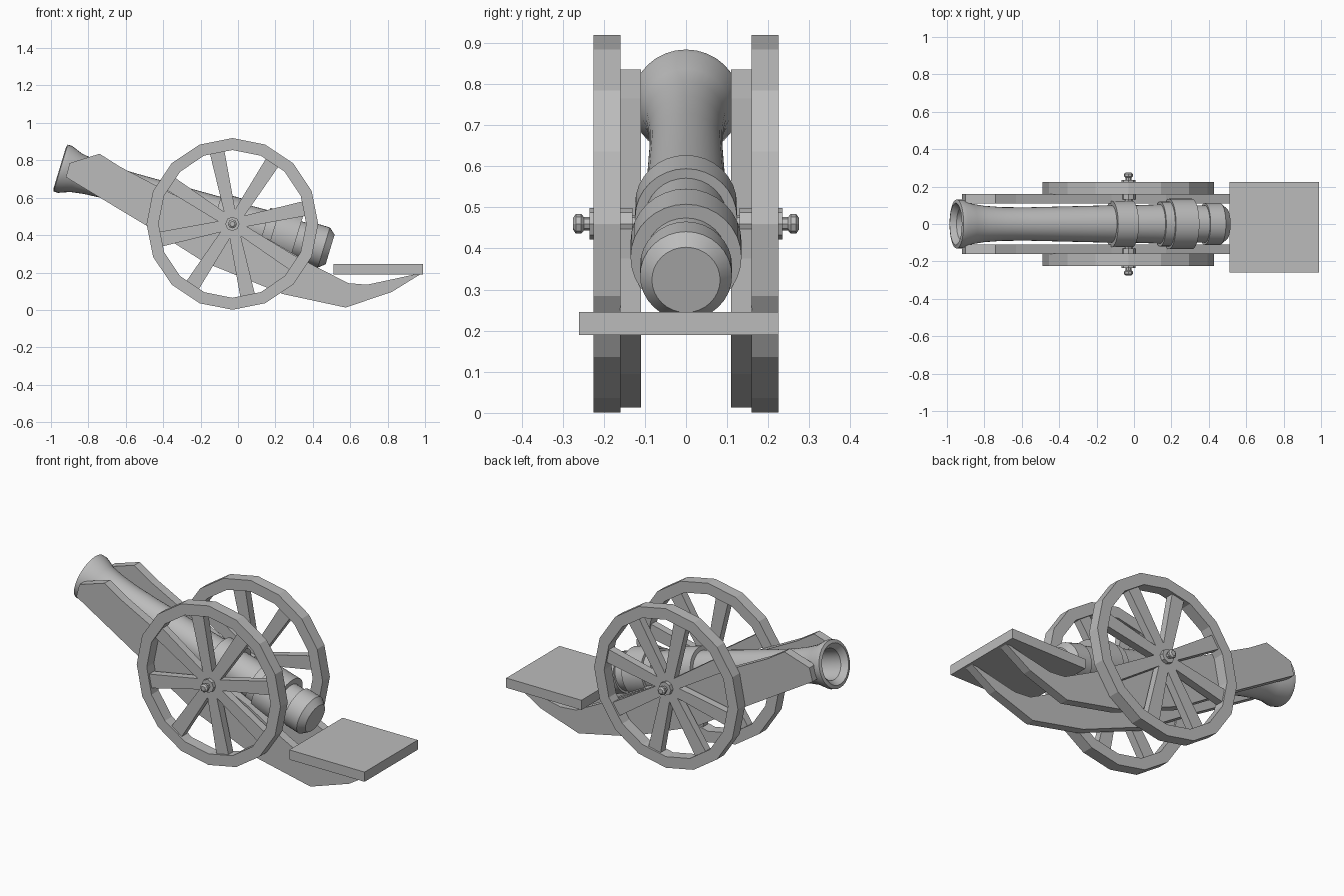
import bpy, bmesh, math
from mathutils import Matrix, Vector

if "Cube" in bpy.data.objects:
    bpy.data.objects.remove(bpy.data.objects["Cube"])

grey = bpy.data.materials.new("plain grey")
grey.diffuse_color = (0.5, 0.5, 0.5, 1)
grey.use_nodes = True
grey.node_tree.nodes["Principled BSDF"].inputs["Base Color"].default_value = grey.diffuse_color


def finish(name, bm, smooth=False):
    bmesh.ops.recalc_face_normals(bm, faces=bm.faces)
    me = bpy.data.meshes.new(name)
    bm.to_mesh(me)
    bm.free()
    ob = bpy.data.objects.new(name, me)
    bpy.context.collection.objects.link(ob)
    me.materials.append(grey)
    if smooth:
        bpy.context.view_layer.objects.active = ob
        ob.select_set(True)
        bpy.ops.object.shade_smooth_by_angle(angle=math.radians(25))
        ob.select_set(False)
    return ob


def lathe(name, profile, sides, origin, axis, smooth=False, closed=False):
    """Revolve (distance, radius) points around an axis."""
    bm = bmesh.new()
    rot = Vector(axis).to_track_quat('Z', 'Y').to_matrix().to_4x4()
    mat = Matrix.Translation(origin) @ rot
    rings = []
    for t, r in profile:
        rings.append([bm.verts.new(mat @ Vector((r * math.cos(a), r * math.sin(a), t)))
                      for a in (2 * math.pi * i / sides for i in range(sides))])
    pairs = list(zip(rings, rings[1:]))
    if closed:
        pairs.append((rings[-1], rings[0]))
    else:
        bm.faces.new(rings[0])
        bm.faces.new(rings[-1])
    for a, b in pairs:
        for i in range(sides):
            j = (i + 1) % sides
            bm.faces.new((a[i], a[j], b[j], b[i]))
    return finish(name, bm, smooth)


def slab(name, outline, y0, y1):
    """Extrude an x-z outline between two y positions."""
    bm = bmesh.new()
    face = bm.faces.new([bm.verts.new((x, y0, z)) for x, z in outline])
    ext = bmesh.ops.extrude_face_region(bm, geom=[face])
    bmesh.ops.translate(bm, vec=(0, y1 - y0, 0),
                        verts=[v for v in ext["geom"] if isinstance(v, bmesh.types.BMVert)])
    return finish(name, bm)


# Barrel with flared muzzle, bore, two bands and a chamfered breech
tilt = math.radians(16.8)
lathe("barrel", [
    (0.45, 0.08), (0.03, 0.085), (0, 0.112), (0.005, 0.131), (0.03, 0.131),
    (0.09, 0.108), (0.16, 0.097), (0.26, 0.09), (0.4, 0.089), (0.87, 0.1),
    (0.87, 0.124), (0.985, 0.124), (0.985, 0.1), (1.14, 0.105), (1.14, 0.12),
    (1.19, 0.12), (1.19, 0.135), (1.32, 0.135), (1.32, 0.1), (1.39, 0.1),
    (1.39, 0.112), (1.475, 0.112), (1.51, 0.083)],
    32, (-0.953, 0, 0.76), (math.cos(tilt), 0, -math.sin(tilt)), True)

# Axle through both wheels with knobbed ends
CX, CZ = -0.03, 0.46
lathe("axle", [(-0.275, 0.014), (-0.268, 0.024), (-0.255, 0.024), (-0.248, 0.016),
               (-0.235, 0.016), (-0.235, 0.038), (-0.13, 0.038), (-0.13, 0.022),
               (0.13, 0.022), (0.13, 0.038), (0.235, 0.038), (0.235, 0.016),
               (0.248, 0.016), (0.255, 0.024), (0.268, 0.024), (0.275, 0.014)],
      8, (CX, 0, CZ), (0, 1, 0))

cheek = [(-0.92, 0.71), (-0.9, 0.785), (-0.74, 0.835), (-0.63, 0.765), (-0.12, 0.5),
         (0.17, 0.375), (0.4, 0.24), (0.59, 0.143), (0.69, 0.135), (0.83, 0.165),
         (0.99, 0.2), (0.82, 0.095), (0.575, 0.013), (0.24, 0.085), (-0.18, 0.255),
         (-0.48, 0.445)]

for side, s in (("front", -1), ("back", 1)):
    # Carriage side
    slab(side + "_carriage_cheek", cheek, s * 0.11, s * 0.16)
    # Wheel rim
    lathe(side + "_wheel_rim", [(-0.033, 0.395), (-0.033, 0.459), (0.033, 0.459), (0.033, 0.395)],
          16, (CX, s * 0.192, CZ), (0, 1, 0), closed=True)
    # Spokes widening towards the rim
    for k in range(8):
        a = math.radians(102 - 45 * k)
        c, d = math.cos(a), math.sin(a)
        pts = [(0, -0.028), (0.41, -0.04), (0.41, 0.04), (0, 0.028)]
        slab(f"{side}_spoke_{k + 1}", [(CX + u * c - v * d, CZ + u * d + v * c) for u, v in pts],
             s * 0.17, s * 0.214)

# Flat board on the trail
slab("trail_board", [(0.51, 0.19), (0.99, 0.19), (0.99, 0.246), (0.51, 0.246)], -0.26, 0.225)
